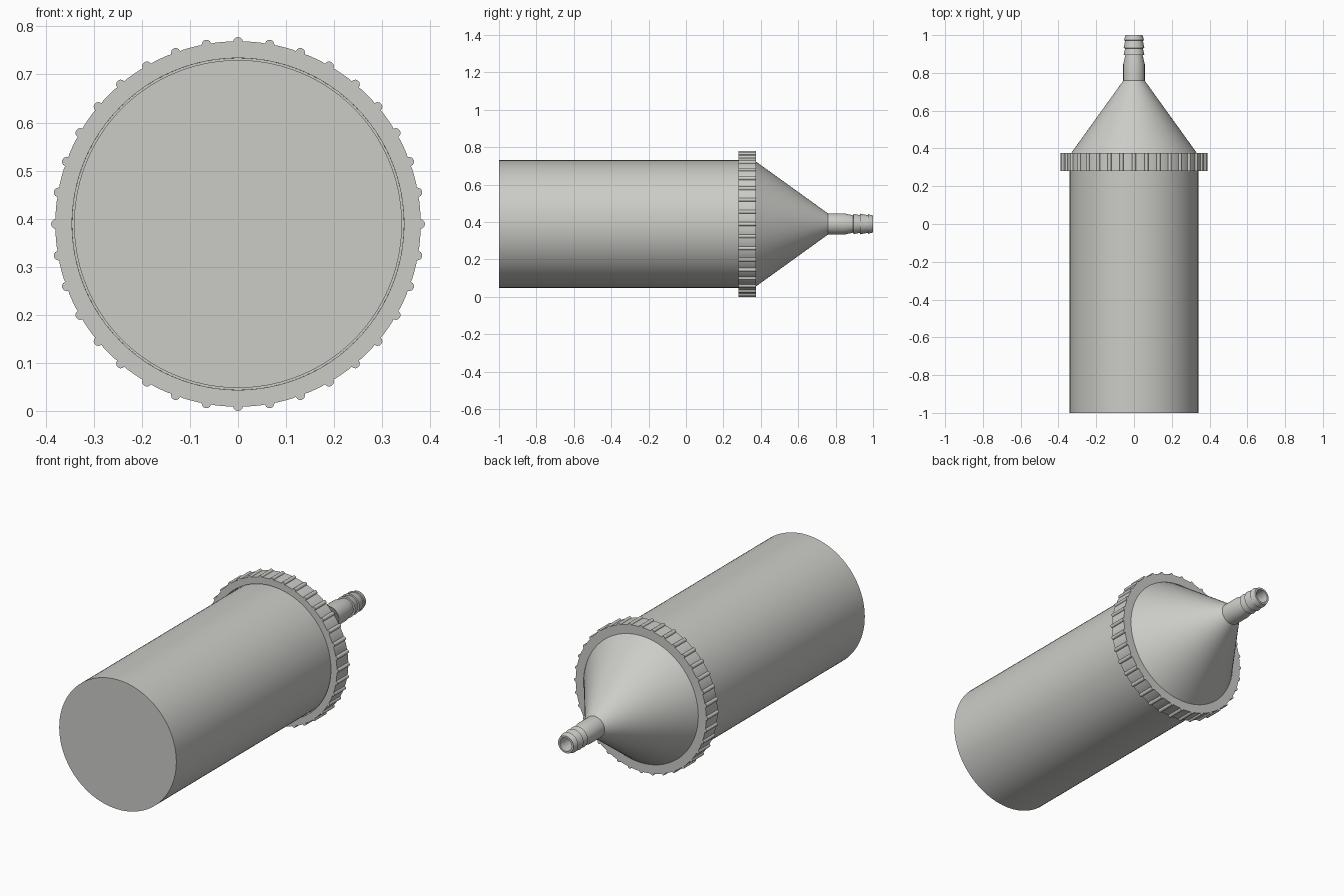
import bpy, bmesh, math
from mathutils import Vector

if "Cube" in bpy.data.objects:
    bpy.data.objects.remove(bpy.data.objects["Cube"])

ZC = 0.389          # height of the long axis
SEG = 96

grey = bpy.data.materials.new("light_grey")
grey.diffuse_color = (0.6, 0.6, 0.575, 1)
grey.use_nodes = True
grey.node_tree.nodes["Principled BSDF"].inputs["Base Color"].default_value = grey.diffuse_color


def finish(name, bm):
    """Turn a bmesh into a smooth shaded object with sharp edges kept."""
    bmesh.ops.recalc_face_normals(bm, faces=bm.faces)
    me = bpy.data.meshes.new(name)
    bm.to_mesh(me)
    bm.free()
    me.materials.append(grey)
    ob = bpy.data.objects.new(name, me)
    bpy.context.collection.objects.link(ob)
    bpy.ops.object.select_all(action='DESELECT')
    ob.select_set(True)
    bpy.context.view_layer.objects.active = ob
    bpy.ops.object.shade_smooth_by_angle(angle=math.radians(25))
    return ob


def bridge(bm, a, b):
    n = len(a)
    for i in range(n):
        bm.faces.new((a[i], a[(i + 1) % n], b[(i + 1) % n], b[i]))


def lathe(name, profile, seg=SEG):
    """Spin (y, radius) points around the long axis and cap both ends."""
    bm = bmesh.new()
    loops = []
    for y, r in profile:
        loops.append([bm.verts.new((r * math.sin(math.tau * i / seg), y,
                                    ZC + r * math.cos(math.tau * i / seg)))
                      for i in range(seg)])
    for a, b in zip(loops, loops[1:]):
        bridge(bm, a, b)
    bm.faces.new(loops[0])
    bm.faces.new(loops[-1])
    return finish(name, bm)


# Plain cylinder body, closed at the front
lathe("body", [(-1.0, 0.341), (0.34, 0.341)])

# Conical reducer
lathe("cone", [(0.34, 0.345), (0.37, 0.336), (0.375, 0.333), (0.76, 0.056)])

# Hose nozzle with three barbs and a bore
lathe("barbed_nozzle", [
    (0.75, 0.057), (0.846, 0.057), (0.894, 0.046),
    (0.895, 0.055), (0.930, 0.047),
    (0.931, 0.055), (0.972, 0.047),
    (0.973, 0.053), (1.0, 0.045),
    (1.0, 0.035), (0.77, 0.035)], 48)

# Knurled nut: round outline with 36 rounded grip ribs
RIBS, BASE, RIB_R, RIB_C = 36, 0.380, 0.010, 0.379
outline = []
for k in range(RIBS):
    a = math.tau * k / RIBS
    out = Vector((math.sin(a), math.cos(a)))
    side = Vector((out.y, -out.x))
    for j in range(7):                      # rib arc
        t = math.radians(-90 + 30 * j)
        outline.append(out * (RIB_C + RIB_R * math.cos(t)) + side * RIB_R * math.sin(t))
    for f in (0.25, 0.5, 0.75):             # plain rim between ribs
        b = a + math.tau / RIBS * f
        outline.append(Vector((math.sin(b), math.cos(b))) * BASE)

bm = bmesh.new()


def ring(points, y):
    return [bm.verts.new((p.x, y, ZC + p.y)) for p in points]


hole_front = [p.normalized() * 0.345 for p in outline]
hole_back = [p.normalized() * 0.334 for p in outline]
loops = [ring(outline, 0.28), ring(outline, 0.375), ring(hole_back, 0.375),
         ring(hole_front, 0.34), ring(hole_front, 0.28)]
for i in range(5):
    bridge(bm, loops[i], loops[(i + 1) % 5])
finish("knurled_nut", bm)
